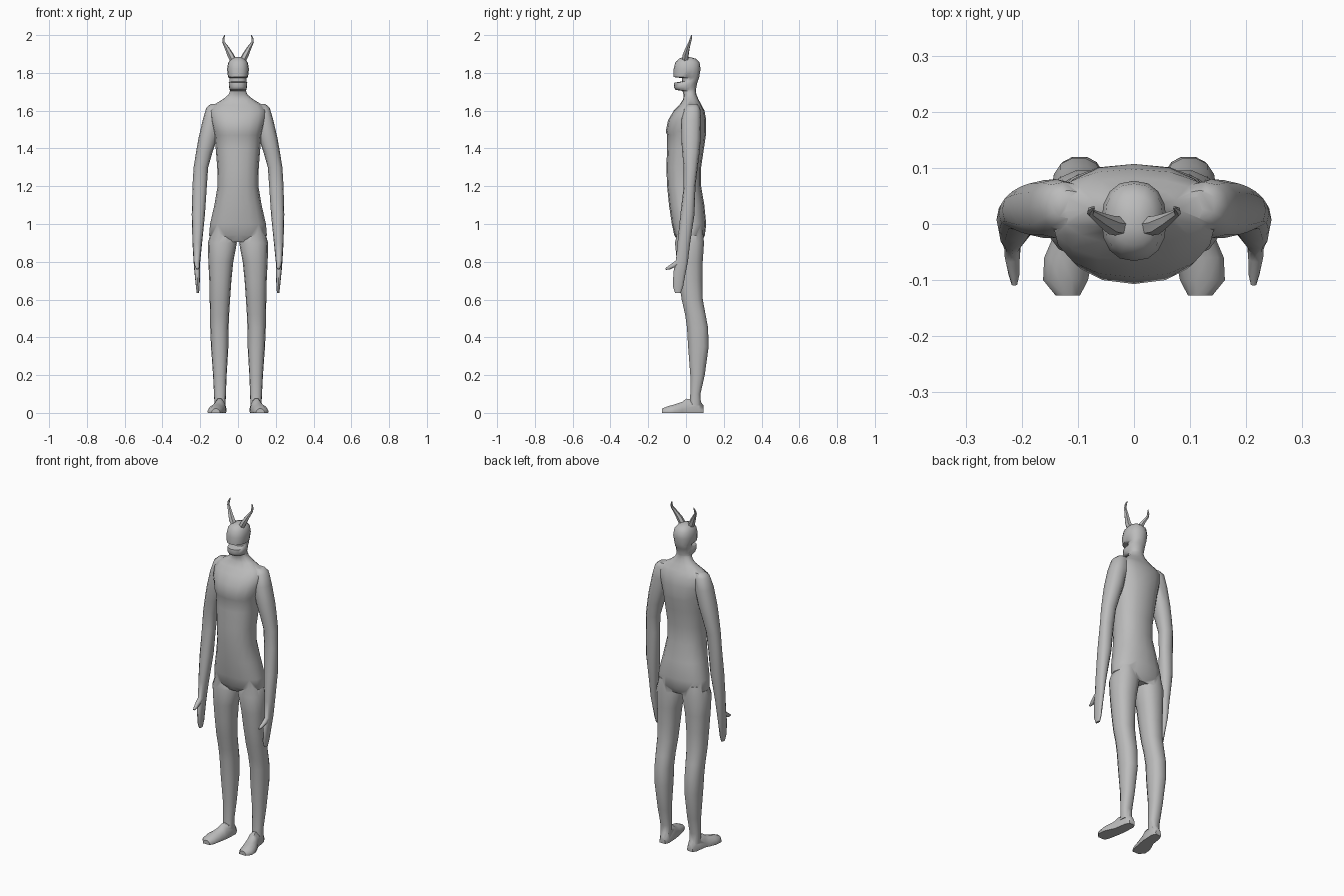
import bpy, bmesh, math
from mathutils import Vector

if "Cube" in bpy.data.objects:
    bpy.data.objects.remove(bpy.data.objects["Cube"])

skin = bpy.data.materials.new("grey skin")
skin.diffuse_color = (0.5, 0.5, 0.5, 1)
skin.use_nodes = True
skin.node_tree.nodes["Principled BSDF"].inputs["Base Color"].default_value = skin.diffuse_color


def loft(name, rings):
    """Skin a closed tube through rings of points and cap both ends."""
    bm = bmesh.new()
    loops = [[bm.verts.new(p) for p in ring] for ring in rings]
    n = len(loops[0])
    for a, b in zip(loops, loops[1:]):
        for i in range(n):
            j = (i + 1) % n
            bm.faces.new((a[i], a[j], b[j], b[i]))
    bm.faces.new(loops[0][::-1])
    bm.faces.new(loops[-1])
    bmesh.ops.recalc_face_normals(bm, faces=bm.faces)
    me = bpy.data.meshes.new(name)
    bm.to_mesh(me)
    bm.free()
    ob = bpy.data.objects.new(name, me)
    bpy.context.collection.objects.link(ob)
    me.materials.append(skin)
    return ob


def flat_ring(z, x0, x1, y0, y1, n=16, power=2.3):
    """Horizontal rounded ring filling the given x and y limits."""
    pts = []
    for i in range(n):
        a = math.tau * i / n
        c, s = math.cos(a), math.sin(a)
        u = math.copysign(abs(c) ** (2 / power), c)
        v = math.copysign(abs(s) ** (2 / power), s)
        pts.append(((x0 + x1) / 2 + u * (x1 - x0) / 2,
                    (y0 + y1) / 2 + v * (y1 - y0) / 2, z))
    return pts


def tube(name, path, n=8):
    """Round tube along (x, y, z, radius) points."""
    pts = [Vector(p[:3]) for p in path]
    rings = []
    for i, p in enumerate(pts):
        d = pts[min(i + 1, len(pts) - 1)] - pts[max(i - 1, 0)]
        u = d.cross(Vector((0.3, 1, 0.1))).normalized()
        v = d.cross(u).normalized()
        r = path[i][3]
        rings.append([p + r * (math.cos(math.tau * k / n) * u + math.sin(math.tau * k / n) * v)
                      for k in range(n)])
    return loft(name, rings)


def mirrored(ob, name):
    """Copy a part to the other side of the body."""
    me = ob.data.copy()
    for v in me.vertices:
        v.co.x *= -1
    me.flip_normals()
    twin = bpy.data.objects.new(name, me)
    bpy.context.collection.objects.link(twin)
    return twin


# Torso, neck and head with open mouth: z, half width, front y, back y
trunk = [
    (0.905, .10, -.04, .08), (0.94, .153, -.062, .10), (1.0, .148, -.075, .107),
    (1.1, .125, -.09, .097), (1.2, .108, -.10, .08), (1.3, .11, -.104, .08),
    (1.4, .118, -.10, .095), (1.47, .125, -.10, .105), (1.49, .13, -.107, .107),
    (1.55, .145, -.095, .107), (1.6, .15, -.065, .098), (1.63, .13, -.035, .082),
    (1.66, .08, -.015, .066), (1.685, .05, -.012, .055), (1.705, .042, -.02, .052),
    (1.71, .044, -.055, .053), (1.725, .048, -.065, .055), (1.748, .049, -.062, .06),
    (1.755, .045, -.02, .063), (1.772, .046, -.02, .068), (1.778, .053, -.066, .07),
    (1.82, .058, -.066, .077), (1.855, .052, -.057, .072), (1.875, .036, -.038, .052),
    (1.884, .014, -.012, .02)]
body = loft("body", [flat_ring(z, -w, w, f, b) for z, w, f, b in trunk])

# Arm and hand: z, inner x, outer x, front y, back y
arm_rings = [
    (1.635, .09, .145, .01, .06), (1.615, .08, .168, -.01, .075), (1.55, .09, .187, -.025, .08),
    (1.45, .112, .21, -.025, .078), (1.38, .135, .222, -.02, .072), (1.3, .158, .235, -.012, .062),
    (1.2, .165, .241, -.012, .05), (1.05, .175, .245, -.03, .045), (.9, .19, .241, -.045, .022),
    (.8, .2, .235, -.054, .01), (.75, .201, .231, -.066, .0), (.67, .203, .223, -.07, -.015),
    (.635, .206, .219, -.058, -.028)]
arm = loft("arm", [flat_ring(*r, n=12) for r in arm_rings])
thumb = tube("thumb", [(.217, -.03, .81, .014), (.217, -.06, .785, .014),
                       (.214, -.09, .768, .01), (.213, -.108, .762, .005)])

# Leg: z, inner x, outer x, front y, back y
leg_rings = [
    (.97, .03, .138, -.045, .09), (.9, .006, .16, -.06, .097), (.8, .025, .157, -.05, .09),
    (.7, .035, .152, -.04, .088), (.6, .042, .15, -.024, .09), (.52, .047, .148, -.006, .105),
    (.45, .05, .147, .004, .118), (.35, .051, .143, .01, .121), (.2, .06, .132, .022, .1),
    (.1, .064, .127, .022, .077), (.04, .066, .124, .018, .08)]
leg = loft("leg", [flat_ring(*r, n=14) for r in leg_rings])

# Foot, flat on the sole: y, centre x, half width, height
foot_rings = []
for y, cx, w, h in [(.092, .09, .018, .04), (.07, .091, .03, .07), (.0, .098, .034, .075),
                    (-.02, .105, .038, .058), (-.06, .117, .043, .045), (-.1, .122, .04, .034),
                    (-.127, .118, .022, .022)]:
    foot_rings.append([(cx + u * w, y, v * h) for u, v in
                       [(-.95, 0), (.95, 0), (1, .3), (.75, .72), (.3, 1), (-.3, 1), (-.75, .72), (-1, .3)]])
foot = loft("foot", foot_rings)

# Weld limbs into one body
limbs = [arm, thumb, leg, foot]
limbs += [mirrored(p, "other_" + p.name) for p in limbs]
for part in limbs:
    mod = body.modifiers.new("weld", 'BOOLEAN')
    mod.operation, mod.solver, mod.object = 'UNION', 'EXACT', part
    bpy.context.view_layer.objects.active = body
    bpy.ops.object.modifier_apply(modifier=mod.name)
    bpy.data.objects.remove(part)

# Horns with hooked tips
horn = tube("right_horn", [(.024, -.004, 1.865, .018), (.04, -.002, 1.895, .017), (.058, .008, 1.93, .012),
                           (.077, .02, 1.963, .007), (.077, .025, 1.98, .006), (.071, .03, 2.0, .002)], 6)
mirrored(horn, "left_horn")

# Smooth shading with sharp lips and soles
bpy.ops.object.select_all(action='DESELECT')
for ob in bpy.context.collection.objects:
    ob.select_set(True)
bpy.context.view_layer.objects.active = body
bpy.ops.object.shade_smooth_by_angle(angle=math.radians(50))
